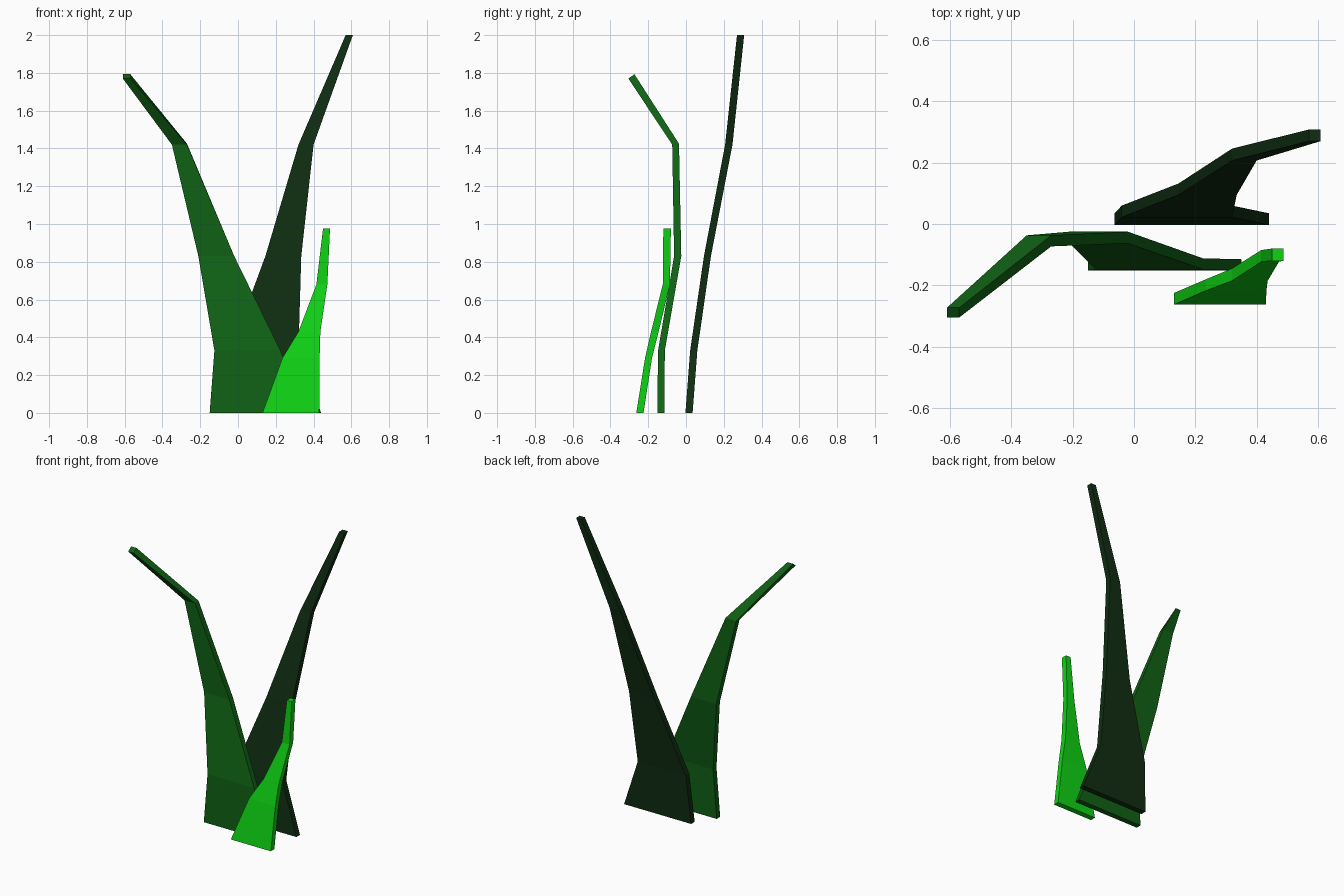
import bpy, bmesh


def blade(name, color, stations):
    """Loft a flat leaf through (z, x_left, x_right, y_front, y_back, back_rise) sections."""
    bm = bmesh.new()
    rings = []
    for z, xl, xr, yf, yb, rise in stations:
        rings.append([bm.verts.new(p) for p in (
            (xl, yf, z), (xr, yf, z), (xr, yb, z + rise), (xl, yb, z + rise))])
    for a, b in zip(rings, rings[1:]):
        for i in range(4):
            j = (i + 1) % 4
            bm.faces.new((a[i], a[j], b[j], b[i]))
    bm.faces.new(rings[0][::-1])
    bm.faces.new(rings[-1])
    bmesh.ops.recalc_face_normals(bm, faces=bm.faces)
    mesh = bpy.data.meshes.new(name)
    bm.to_mesh(mesh)
    bm.free()
    mat = bpy.data.materials.new(name + "_green")
    mat.diffuse_color = (*color, 1)
    mesh.materials.append(mat)
    bpy.context.collection.objects.link(bpy.data.objects.new(name, mesh))


# Left blade, its tip bending forward
blade("left_blade", (0.005, 0.12, 0.007), [
    (0.00, -0.15, 0.35, -0.152, -0.115, 0),
    (0.33, -0.125, 0.225, -0.148, -0.112, 0),
    (0.83, -0.21, -0.02, -0.063, -0.025, 0),
    (1.42, -0.35, -0.27, -0.073, -0.037, 0.005),
    (1.77, -0.61, -0.57, -0.305, -0.273, 0.023)])

# Tall rear blade leaning right
blade("rear_blade", (0.005, 0.027, 0.006), [
    (0.00, -0.063, 0.44, -0.003, 0.035, 0),
    (0.33, -0.04, 0.32, 0.022, 0.06, 0),
    (0.83, 0.145, 0.335, 0.095, 0.132, 0),
    (1.42, 0.32, 0.40, 0.207, 0.246, 0),
    (2.00, 0.57, 0.608, 0.27, 0.308, 0)])

# Short bright front blade
blade("front_blade", (0.005, 0.65, 0.007), [
    (0.00, 0.13, 0.43, -0.263, -0.225, 0),
    (0.29, 0.235, 0.432, -0.217, -0.18, 0),
    (0.43, 0.32, 0.436, -0.185, -0.145, 0),
    (0.68, 0.415, 0.473, -0.123, -0.085, 0),
    (0.975, 0.45, 0.487, -0.12, -0.08, 0)])
